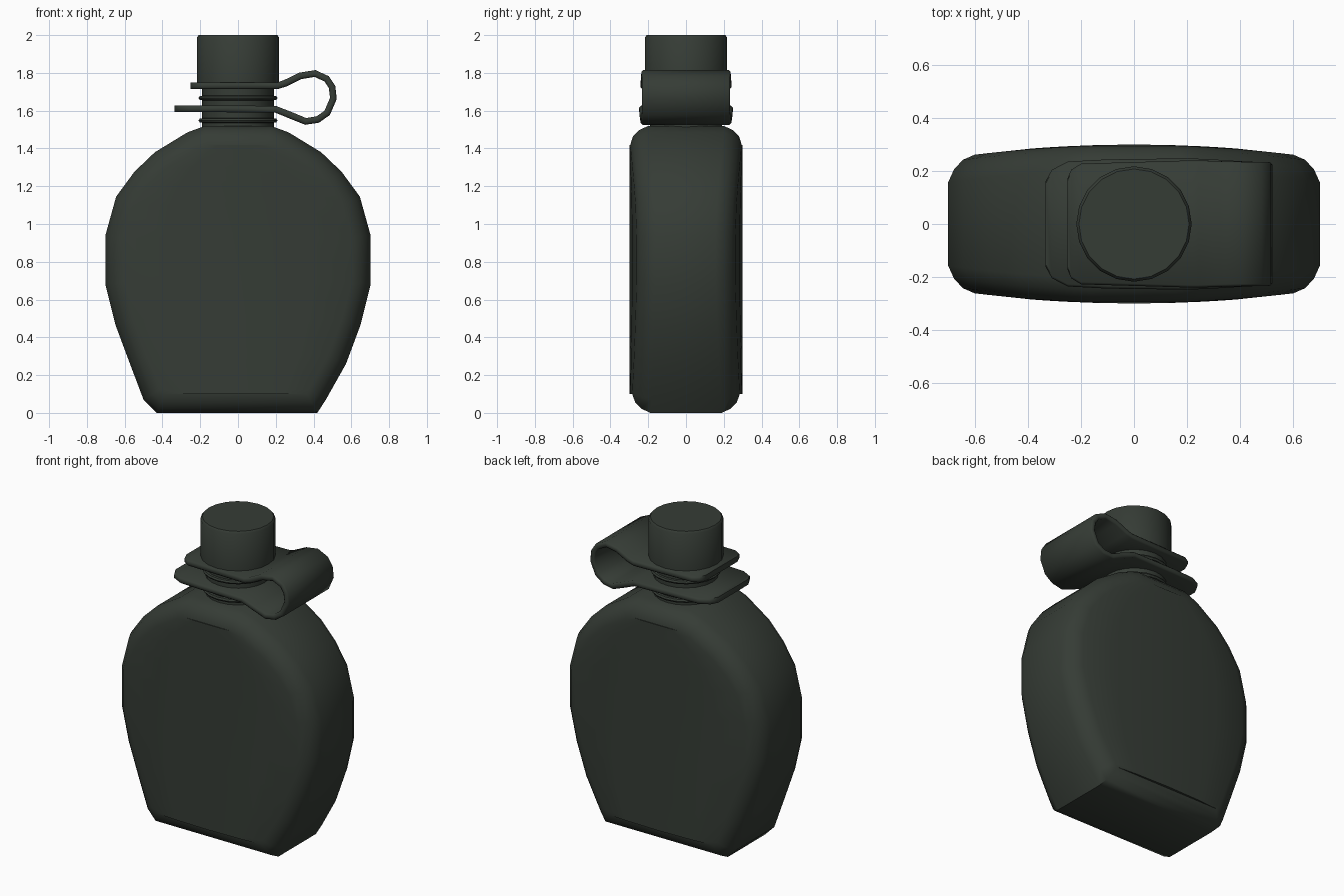
import bpy, bmesh, math
from mathutils import Vector

if "Cube" in bpy.data.objects:
    bpy.data.objects.remove(bpy.data.objects["Cube"])

mat = bpy.data.materials.new("dark olive plastic")
mat.diffuse_color = (0.036, 0.045, 0.036, 1)
mat.use_nodes = True
mat.node_tree.nodes["Principled BSDF"].inputs["Base Color"].default_value = mat.diffuse_color


def finish(name, bm, angle):
    bmesh.ops.recalc_face_normals(bm, faces=bm.faces[:])
    me = bpy.data.meshes.new(name)
    bm.to_mesh(me)
    bm.free()
    me.materials.append(mat)
    me.shade_smooth()
    me.set_sharp_from_angle(angle=math.radians(angle))
    ob = bpy.data.objects.new(name, me)
    bpy.context.collection.objects.link(ob)
    return ob


def loft(bm, rings, caps=True):
    vr = [[bm.verts.new(p) for p in r] for r in rings]
    for a, b in zip(vr, vr[1:]):
        n = len(a)
        for i in range(n):
            bm.faces.new((a[i], a[(i + 1) % n], b[(i + 1) % n], b[i]))
    if caps:
        bm.faces.new(vr[0])
        bm.faces.new(vr[-1])
    return vr


def lathe(name, profile, sides):
    bm = bmesh.new()
    loft(bm, [[(r * math.cos(2 * math.pi * i / sides), r * math.sin(2 * math.pi * i / sides), z)
               for i in range(sides)] for r, z in profile])
    return finish(name, bm, 40)


def inset(pts, d):
    # mitred inward offset of a counter-clockwise outline
    out = []
    for i, p in enumerate(pts):
        a = (p - pts[i - 1]).normalized()
        b = (pts[(i + 1) % len(pts)] - p).normalized()
        n = Vector((-a.y - b.y, a.x + b.x)).normalized()
        out.append(p + n * d / max(0.5, n.dot(Vector((-a.y, a.x)))))
    return out


# Flask body: outline layers stepped inward towards front and back
right = [(.42, 0), (.465, .07), (.572, .26), (.648, .464), (.702, .68), (.702, .94),
         (.645, 1.145), (.548, 1.277), (.44, 1.38), (.268, 1.485), (.178, 1.518)]
left = [(-x, z) for x, z in right]
left[0], left[1] = (-.43, 0), (-.5, .07)
outline = [Vector(p) for p in right + left[::-1]]


def depth(x):
    return .302 - .1 * x * x


layers = [(.1, .004), (.055, .018), (.022, .05), (0, .095)]
rings = []
for s in (-1, 1):
    for d, drop in (layers if s < 0 else layers[::-1]):
        rings.append([(p.x, s * (depth(p.x) - drop), p.y) for p in inset(outline, d)])
bm = bmesh.new()
vr = loft(bm, rings, caps=False)
n = len(right)
for s, ring in ((-1, vr[0]), (1, vr[-1])):
    rows = []
    for i in range(n):
        R, L = ring[i], ring[2 * n - 1 - i]
        row = [R]
        for t in (.18, .5, .82):
            p = R.co.lerp(L.co, t)
            p.y = s * (depth(p.x) - .002)
            row.append(bm.verts.new(p))
        rows.append(row + [L])
    for a, b in zip(rows, rows[1:]):
        for k in range(4):
            bm.faces.new((a[k], a[k + 1], b[k + 1], b[k]))
    # close the thin slivers along top and bottom edges
    bm.faces.new(rows[0])
    bm.faces.new(rows[-1])
finish("flask_body", bm, 50)

# Neck with two thread rings
lathe("neck", [(.19, 1.49), (.19, 1.76)], 20)
for k, z in enumerate((1.548, 1.667)):
    lathe("neck_ring_%d" % (k + 1), [(.185, z - .013), (.203, z - .01), (.209, z),
                                    (.203, z + .01), (.185, z + .013)], 20)

# Screw cap
lathe("cap", [(.218, 1.745), (.218, 1.988), (.208, 2.0)], 20)

# Retaining strap: flat ribbon looping from cap to neck (x, z, half width)
path = [(-.252, 1.732, .17), (-.237, 1.732, .205), (-.2, 1.732, .228), (.21, 1.732, .24),
        (.25, 1.745, .24), (.33, 1.784, .237), (.408, 1.797, .235), (.47, 1.768, .234),
        (.498, 1.725, .234), (.505, 1.665, .234), (.472, 1.588, .234), (.422, 1.553, .236),
        (.358, 1.543, .24), (.28, 1.575, .245), (.2, 1.607, .248), (-.1, 1.61, .244),
        (-.25, 1.61, .236), (-.31, 1.61, .205), (-.335, 1.61, .16)]
h, c = .018, .009
rings = []
for i, (x, z, w) in enumerate(path):
    a, b = path[max(i - 1, 0)], path[min(i + 1, len(path) - 1)]
    t = Vector((b[0] - a[0], 0, b[1] - a[1])).normalized()
    nrm = Vector((-t.z, 0, t.x))
    rings.append([Vector((x, y, z)) + nrm * o for y, o in
                  ((-w, -c), (-w + c, -h), (w - c, -h), (w, -c),
                   (w, c), (w - c, h), (-w + c, h), (-w, c))])
bm = bmesh.new()
loft(bm, rings)
finish("cap_strap", bm, 50)
